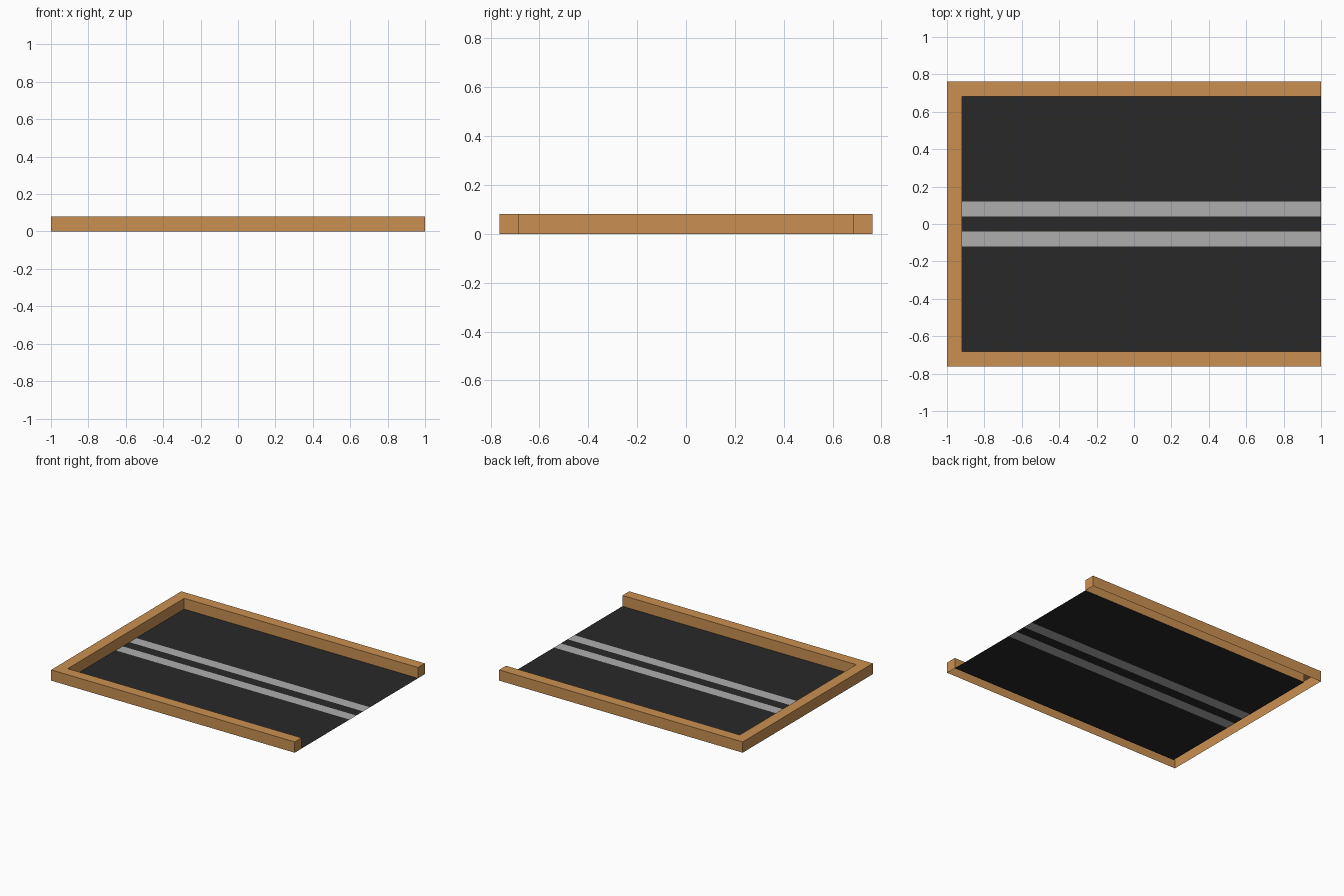
import bpy, bmesh

if "Cube" in bpy.data.objects:
    bpy.data.objects.remove(bpy.data.objects["Cube"])

X, Y, W, H = 1.0, 0.763, 0.08, 0.08   # half length, half width, rail width, rail height
YI = Y - W                            # inner half width


def material(name, rgb):
    m = bpy.data.materials.new(name)
    m.diffuse_color = (*rgb, 1)
    m.use_nodes = True
    m.node_tree.nodes["Principled BSDF"].inputs["Base Color"].default_value = m.diffuse_color
    return m


def add_object(name, bm, mat):
    me = bpy.data.meshes.new(name)
    bm.to_mesh(me)
    bm.free()
    me.materials.append(mat)
    ob = bpy.data.objects.new(name, me)
    bpy.context.collection.objects.link(ob)


def strip(name, y0, y1, mat):
    bm = bmesh.new()
    pts = [(-X + W, y0), (X, y0), (X, y1), (-X + W, y1)]
    bm.faces.new([bm.verts.new((x, y, 0)) for x, y in pts])
    add_object(name, bm, mat)


wood = material("wood", (0.59, 0.28, 0.085))
asphalt = material("asphalt", (0.022, 0.022, 0.022))
paint = material("paint", (0.42, 0.42, 0.42))

# U-shaped border: hollow, closed on top, open underneath
outline = [(X, -YI), (X, -Y), (-X, -Y), (-X, Y), (X, Y), (X, YI), (-X + W, YI), (-X + W, -YI)]
outline = outline[::-1]
bm = bmesh.new()
low = [bm.verts.new((x, y, 0)) for x, y in outline]
top = [bm.verts.new((x, y, H)) for x, y in outline]
n = len(outline)
for i in range(n):
    j = (i + 1) % n
    bm.faces.new((low[i], low[j], top[j], top[i]))
bm.faces.new(top)
add_object("border_rail", bm, wood)

# Flat floor with two painted stripes laid flush into it
strip("floor_front", -YI, -0.12, asphalt)
strip("stripe_front", -0.12, -0.04, paint)
strip("floor_middle", -0.04, 0.04, asphalt)
strip("stripe_back", 0.04, 0.12, paint)
strip("floor_back", 0.12, YI, asphalt)
